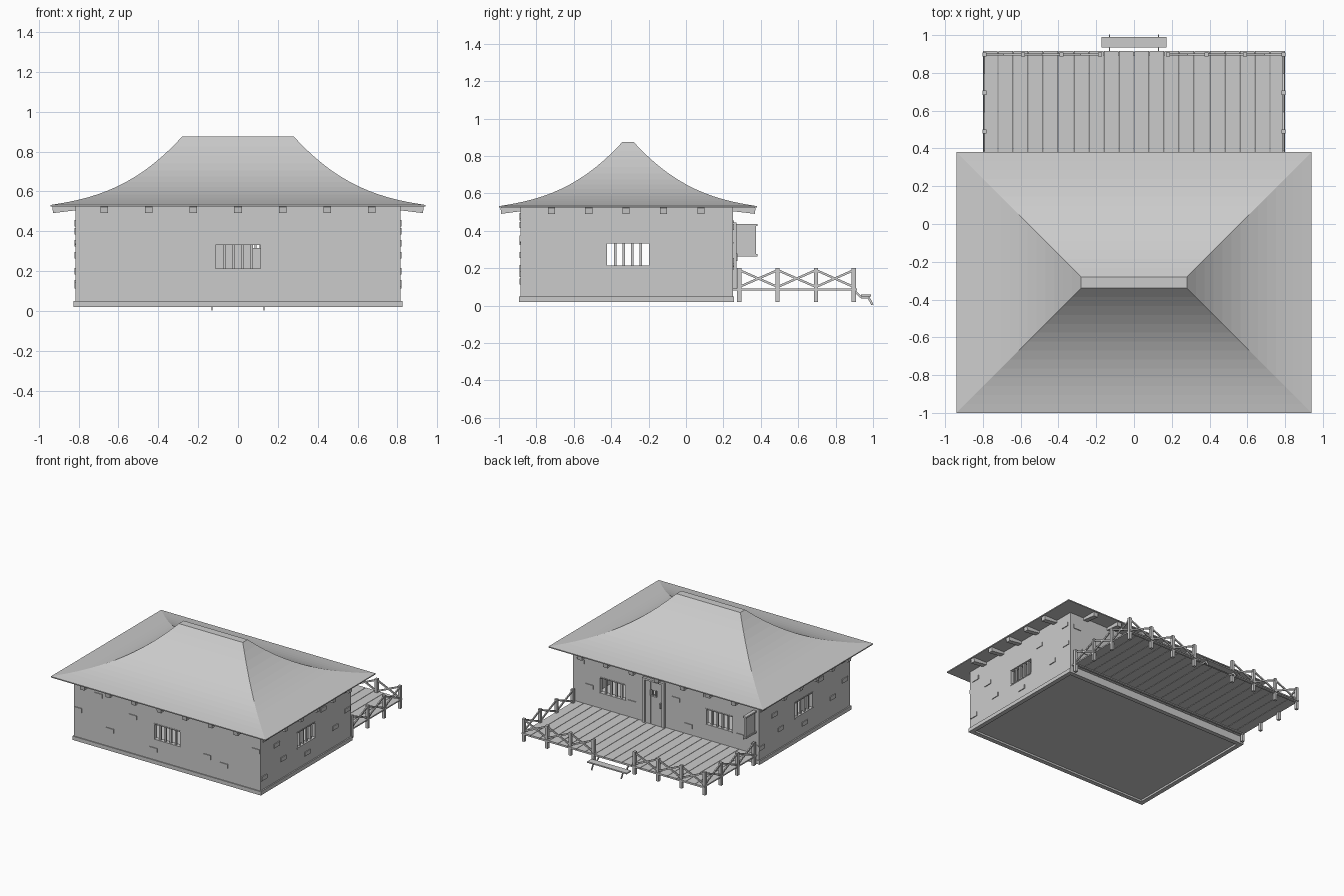
import bpy, bmesh, math
from mathutils import Vector, Matrix

old = bpy.data.objects.get("Cube")
if old:
    bpy.data.objects.remove(old, do_unlink=True)

grey = bpy.data.materials.new("plain_grey")
grey.use_nodes = True
grey.diffuse_color = (0.6, 0.6, 0.6, 1)
grey.node_tree.nodes["Principled BSDF"].inputs["Base Color"].default_value = (0.6, 0.6, 0.6, 1)


def finish(name, bm):
    bmesh.ops.recalc_face_normals(bm, faces=bm.faces)
    mesh = bpy.data.meshes.new(name)
    bm.to_mesh(mesh)
    bm.free()
    mesh.materials.append(grey)
    obj = bpy.data.objects.new(name, mesh)
    bpy.context.collection.objects.link(obj)
    return obj


def add_box(bm, xs, ys, zs):
    """Box from its lower and upper bounds."""
    mid = Vector((sum(xs), sum(ys), sum(zs))) / 2
    size = (xs[1] - xs[0], ys[1] - ys[0], zs[1] - zs[0], 1)
    bmesh.ops.create_cube(bm, size=1, matrix=Matrix.Translation(mid) @ Matrix.Diagonal(size))


def add_beam(bm, start, end, width, height):
    """Rectangular beam between two points."""
    a, b = Vector(start), Vector(end)
    d = b - a
    turn = d.to_track_quat('Y', 'Z').to_matrix().to_4x4()
    size = Matrix.Diagonal((width, d.length, height, 1))
    bmesh.ops.create_cube(bm, size=1, matrix=Matrix.Translation((a + b) / 2) @ turn @ size)


def around(c, half):
    return (c - half, c + half)


def boxes(name, items):
    bm = bmesh.new()
    for item in items:
        add_box(bm, *item)
    return finish(name, bm)


def carve(obj, holes):
    """Cut box-shaped holes and bake the result."""
    for hole in holes:
        cutter = boxes("cutter", [hole])
        cutter.hide_render = True
        mod = obj.modifiers.new("cut", 'BOOLEAN')
        mod.operation, mod.solver, mod.object = 'DIFFERENCE', 'EXACT', cutter
        mesh = bpy.data.meshes.new_from_object(
            obj.evaluated_get(bpy.context.evaluated_depsgraph_get()))
        obj.modifiers.clear()
        obj.data = mesh
        bpy.data.objects.remove(cutter, do_unlink=True)


LEFT, FRONT, BACK, MID = 0.815, -0.885, 0.25, -0.31
SILL = (0.21, 0.335)

# Hollow walls with five window openings and a doorway hatch
walls = boxes("walls", [((-LEFT, LEFT), (FRONT, BACK), (0.05, 0.528))])
windows = [(0, FRONT, 'x'), (-0.465, BACK, 'x'), (0.465, BACK, 'x'),
           (MID, LEFT, 'y'), (MID, -LEFT, 'y')]
holes = [((-LEFT + 0.03, LEFT - 0.03), (FRONT + 0.03, BACK - 0.03), (0.065, 0.515))]
for c, depth, axis in windows:
    span, through = around(c, 0.112), around(depth, 0.05)
    holes.append((span, through, SILL) if axis == 'x' else (through, span, SILL))
hatch = (around(0.1, 0.03), around(BACK, 0.05), (0.315, 0.365))
holes.append(hatch)
carve(walls, holes)

# Plinth with a recessed underside
plinth = boxes("plinth", [((-0.825, 0.825), (-0.893, 0.256), (0.02, 0.05))])
carve(plinth, [((-0.79, 0.79), (-0.858, 0.221), (0.0, 0.035))])

# Window bars and sill frames
bm = bmesh.new()
for c, depth, axis in windows:
    inner = depth - math.copysign(0.015, depth)
    for k in range(4):
        u = around(c + (k - 1.5) * 0.046, 0.007)
        d = around(inner, 0.007)
        add_box(bm, *((u, d, SILL) if axis == 'x' else (d, u, SILL)))
    for z in SILL:
        u, d, h = around(c, 0.116), around(inner, 0.018), around(z, 0.004)
        add_box(bm, *((u, d, h) if axis == 'x' else (d, u, h)))
finish("window_bars", bm)

# Swept hip roof made of rising rings
bm = bmesh.new()
rings, steps = [], 14


def roof_ring(inset, z):
    hx, hy = 0.94 - inset, 0.69 - inset
    return [bm.verts.new((sx * hx, MID + sy * hy, z))
            for sx, sy in ((-1, -1), (1, -1), (1, 1), (-1, 1))]


rings.append(roof_ring(0, 0.524))
for i in range(steps + 1):
    s = i / steps
    rings.append(roof_ring(0.66 * s, 0.532 + 0.343 * (0.3 * s + 0.7 * s ** 2.6)))
for low, high in zip(rings, rings[1:]):
    for k in range(4):
        n = (k + 1) % 4
        bm.faces.new((low[k], low[n], high[n], high[k]))
bm.faces.new(rings[0])
bm.faces.new(rings[-1])
finish("roof", bm)

# Rafter ends sloping out below the eaves
bm = bmesh.new()
for k in range(-3, 4):
    x = k * 0.224
    add_beam(bm, (x, FRONT + 0.02, 0.523), (x, -0.99, 0.507), 0.038, 0.032)
    add_beam(bm, (x, BACK - 0.02, 0.523), (x, 0.37, 0.507), 0.038, 0.032)
for k in range(-2, 3):
    y = MID - 0.01 + k * 0.2
    for side in (-1, 1):
        add_beam(bm, (side * 0.8, y, 0.523), (side * 0.93, y, 0.507), 0.038, 0.032)
finish("rafter_ends", bm)

# Scattered raised stones on each wall
front_stones = [(-0.5, .18), (-.12, .13), (.35, .2), (.6, .48), (-.3, .34),
                (.5, .17), (.16, .47), (-.78, .27), (-.6, .43), (.78, .36)]
back_stones = [(-.09, .34), (.67, .24), (.295, .21), (-.2, .16), (.75, .42),
               (-.65, .2), (-.3, .44), (-.78, .15)]
side_stones = [(-.82, .44), (-.6, .2), (-.68, .34), (-.1, .4), (0.05, .2),
               (.19, .44), (.2, .28), (-.3, .13), (-.84, .14)]
bm = bmesh.new()
for x, z in front_stones:
    add_box(bm, around(x, 0.034), around(FRONT, 0.006), around(z, 0.016))
for x, z in back_stones:
    add_box(bm, around(x, 0.034), around(BACK, 0.006), around(z, 0.016))
for y, z in side_stones:
    add_box(bm, around(LEFT, 0.006), around(y, 0.034), around(z, 0.016))
    add_box(bm, around(-LEFT, 0.006), around(MID * 2 - y, 0.034), around(z, 0.016))
finish("wall_stones", bm)

# Plank door with posts and a barred hatch
door = boxes("door", [(around(0.1 + k * 0.05, 0.023), (0.24, 0.262), (0.09, 0.43))
                      for k in (-1, 0, 1)])
carve(door, [hatch])
boxes("door_frame", [(around(x, 0.01), (0.24, 0.27), (0.09, 0.44)) for x in (0.015, 0.185)]
      + [((0.005, 0.195), (0.24, 0.27), (0.43, 0.445))])
boxes("hatch_bars", [(around(x, 0.005), around(0.25, 0.005), (0.315, 0.365))
                     for x in (0.088, 0.112)])
boxes("door_handle", [((0.032, 0.042), (0.26, 0.275), (0.24, 0.28))])

# Hanging board beside the back corner
boxes("hanging_board", [(around(-0.78, 0.008), (0.262, 0.375), (0.275, 0.425)),
                        (around(-0.78, 0.014), (0.25, 0.382), (0.425, 0.437)),
                        (around(-0.78, 0.014), (0.25, 0.382), (0.263, 0.275))])

# Deck of planks on bearers
boxes("deck_planks", [(around(-0.76 + k * 0.08, 0.0385), (0.25, 0.915), (0.082, 0.092))
                      for k in range(20)])
boxes("deck_bearers", [((-0.8, 0.8), around(y, 0.008), (0.074, 0.083))
                       for y in (0.29, 0.9)])

# Fence posts and crossed braces around the deck
bm = bmesh.new()


def fence(points):
    for x, y in points:
        add_box(bm, around(x, 0.011), around(y, 0.011), (0.02, 0.2))
    for (ax, ay), (bx, by) in zip(points, points[1:]):
        add_beam(bm, (ax, ay, 0.19), (bx, by, 0.1), 0.009, 0.012)
        add_beam(bm, (ax, ay, 0.1), (bx, by, 0.19), 0.009, 0.012)


for side in (-1, 1):
    fence([(side * 0.792, y) for y in (0.285, 0.49, 0.695, 0.897)])
    fence([(side * x, 0.897) for x in (0.792, 0.588, 0.384, 0.18)])
finish("deck_fence", bm)

# Entry step with bent side brackets
bm = bmesh.new()
add_box(bm, (-0.173, 0.173), (0.935, 0.99), (0.05, 0.06))
for x in (-0.13, 0.13):
    path = [(0.9, 0.08), (0.935, 0.045), (0.975, 0.045), (0.997, 0.005)]
    for (y1, z1), (y2, z2) in zip(path, path[1:]):
        add_beam(bm, (x, y1, z1), (x, y2, z2), 0.006, 0.012)
finish("entry_step", bm)
